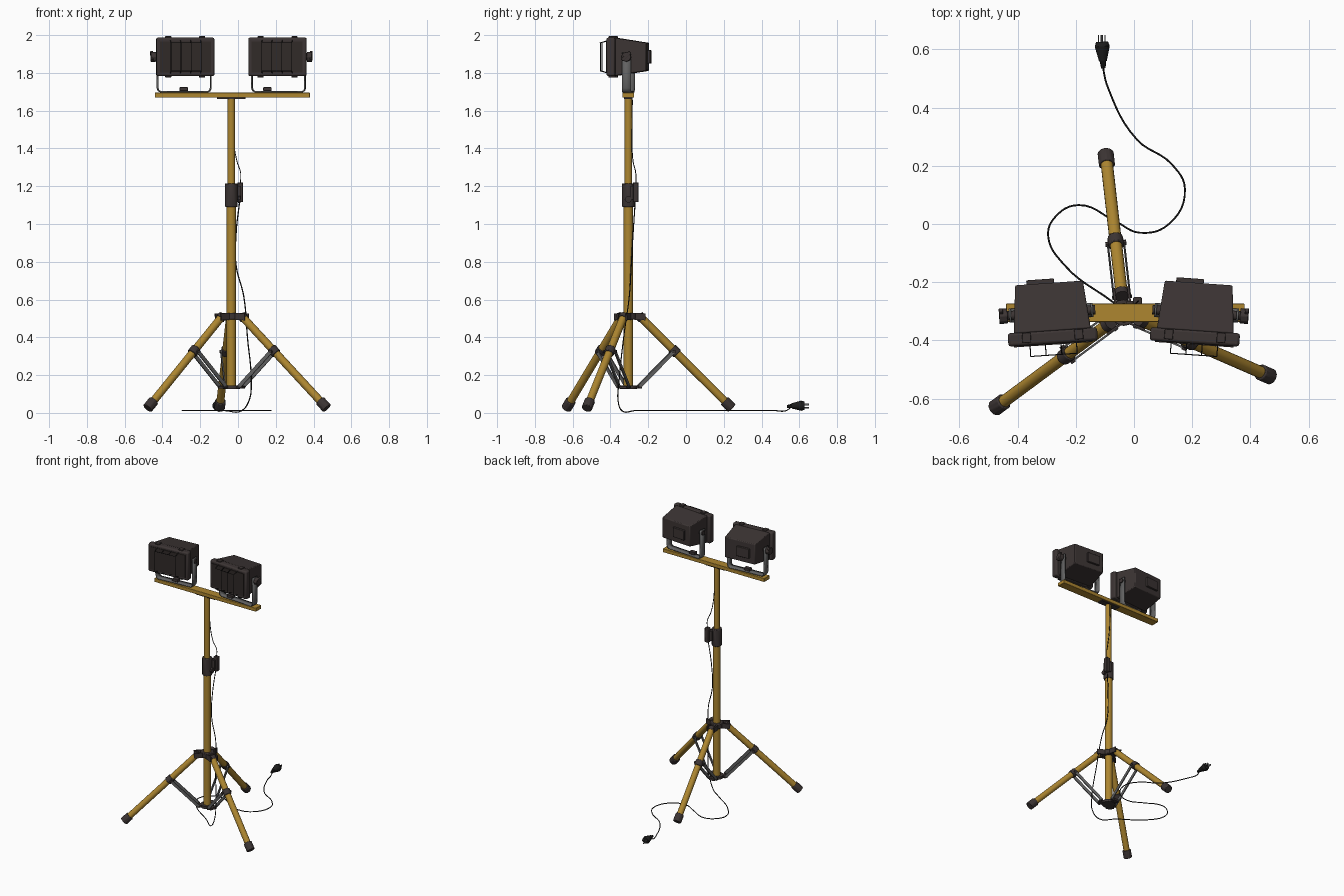
import bpy, bmesh, math
from mathutils import Vector, Matrix

cube = bpy.data.objects.get("Cube")
if cube:
    bpy.data.objects.remove(cube)


def material(name, rgb):
    m = bpy.data.materials.new(name)
    m.use_nodes = True
    m.diffuse_color = (*rgb, 1)
    m.node_tree.nodes["Principled BSDF"].inputs["Base Color"].default_value = (*rgb, 1)
    return m


YELLOW = material("ochre paint", (0.42, 0.24, 0.03))
DARK = material("dark plastic", (0.045, 0.035, 0.034))
GLASS = material("smoked glass", (0.03, 0.023, 0.021))
GREY = material("grey steel", (0.12, 0.12, 0.12))
BLACK = material("black rubber", (0.012, 0.012, 0.012))


def finish(name, bm, mat, bevel=0, matrix=None):
    bmesh.ops.recalc_face_normals(bm, faces=bm.faces)
    me = bpy.data.meshes.new(name)
    bm.to_mesh(me)
    bm.free()
    me.materials.append(mat)
    ob = bpy.data.objects.new(name, me)
    bpy.context.collection.objects.link(ob)
    if matrix:
        ob.matrix_world = matrix
    if bevel:
        mod = ob.modifiers.new("soft edges", "BEVEL")
        mod.width, mod.segments = bevel, 2
    bpy.ops.object.select_all(action="DESELECT")
    ob.select_set(True)
    bpy.context.view_layer.objects.active = ob
    bpy.ops.object.shade_smooth_by_angle(angle=math.radians(35))
    return ob


def box(name, centre, size, mat, bevel=0, matrix=None, back=None):
    """Box; back=(sx, sz) scales its +y end into a taper."""
    bm = bmesh.new()
    bmesh.ops.create_cube(bm, size=1)
    for v in bm.verts:
        k = back if back and v.co.y > 0 else (1, 1)
        v.co = Vector(centre) + Vector((v.co.x * size[0] * k[0], v.co.y * size[1], v.co.z * size[2] * k[1]))
    return finish(name, bm, mat, bevel, matrix)


def along(a, b):
    """Frame at the middle of a-b with z along it and x level."""
    a, b = Vector(a), Vector(b)
    z = (b - a).normalized()
    x = z.cross(Vector((0, 0, 1)))
    x = x.normalized() if x.length > 1e-4 else Vector((1, 0, 0))
    y = z.cross(x)
    return Matrix.Translation((a + b) / 2) @ Matrix((x, y, z)).transposed().to_4x4(), (b - a).length


def rod(name, a, b, r, mat, r2=None, sides=16, bevel=0, matrix=None):
    frame, length = along(a, b)
    bm = bmesh.new()
    bmesh.ops.create_cone(bm, cap_ends=True, segments=sides, radius1=r,
                          radius2=r if r2 is None else r2, depth=length)
    return finish(name, bm, mat, bevel, (matrix or Matrix()) @ frame)


def beam(name, a, b, w, h, mat):
    frame, length = along(a, b)
    return box(name, (0, 0, 0), (w, h, length), mat, matrix=frame)


def wire(name, pts, r, mat, smooth=True, matrix=None):
    cu = bpy.data.curves.new(name, "CURVE")
    cu.dimensions = "3D"
    cu.bevel_depth, cu.bevel_resolution, cu.resolution_u = r, 1, 6
    cu.use_fill_caps = True
    sp = cu.splines.new("BEZIER" if smooth else "POLY")
    points = sp.bezier_points if smooth else sp.points
    points.add(len(pts) - 1)
    for p, co in zip(points, pts):
        if smooth:
            p.co = co
            p.handle_left_type = p.handle_right_type = "AUTO"
        else:
            p.co = (*co, 1)
    cu.materials.append(mat)
    ob = bpy.data.objects.new(name, cu)
    bpy.context.collection.objects.link(ob)
    if matrix:
        ob.matrix_world = matrix


PX, PY = -0.035, -0.305


def polar(angle, r, z, side=0):
    c, s = math.cos(angle), math.sin(angle)
    return Vector((PX + r * c - side * s, PY + r * s + side * c, z))


# Mast
rod("lower_mast", polar(0, 0, 0.13), polar(0, 0, 1.12), 0.025, YELLOW)
rod("upper_mast", polar(0, 0, 1.1), polar(0, 0, 1.68), 0.02, YELLOW)
rod("mast_clamp", polar(0, 0, 1.09), polar(0, 0, 1.215), 0.034, DARK, sides=12, bevel=0.004)
box("clamp_switch_box", (0.012, -0.266, 1.168), (0.03, 0.03, 0.105), DARK, 0.004)
box("clamp_bridge", (-0.005, -0.28, 1.165), (0.04, 0.03, 0.07), DARK)
rod("clamp_knob", (0.0, -0.305, 1.13), (0.012, -0.305, 1.13), 0.018, DARK, sides=8)

# Crossbar
box("crossbar", (-0.03, PY, 1.682), (0.82, 0.062, 0.026), YELLOW, 0.002)
box("crossbar_plate", (PX, PY, 1.666), (0.15, 0.045, 0.008), DARK)

# Tripod
rod("leg_hub", polar(0, 0, 0.495), polar(0, 0, 0.53), 0.045, DARK, bevel=0.004)
rod("brace_hub", polar(0, 0, 0.126), polar(0, 0, 0.145), 0.045, DARK)
for i, deg in enumerate((96.5, 216.5, 336.5)):
    t = math.radians(deg)
    top, foot = polar(t, 0.06, 0.512), polar(t, 0.54, 0.036)
    d = (foot - top).normalized()
    rod(f"leg_{i}", top, foot, 0.021, YELLOW)
    rod(f"leg_foot_{i}", foot - d * 0.04, foot + d * 0.016, 0.029, DARK, sides=10, bevel=0.004)
    rod(f"leg_socket_{i}", top - d * 0.005, top + d * 0.02, 0.025, DARK, sides=12)
    mid = top + d * 0.262
    rod(f"leg_collar_{i}", mid - d * 0.02, mid + d * 0.02, 0.027, DARK, sides=12, bevel=0.003)
    rod(f"collar_pin_{i}", polar(t, 0.24, 0.325, -0.036), polar(t, 0.24, 0.325, 0.036), 0.009, DARK, sides=8)
    rod(f"hub_pin_{i}", polar(t, 0.055, 0.138, -0.034), polar(t, 0.055, 0.138, 0.034), 0.007, DARK, sides=8)
    beam(f"brace_lug_{i}", polar(t, 0.02, 0.136), polar(t, 0.07, 0.136), 0.04, 0.015, DARK)
    for s in (-1, 1):
        beam(f"hub_cheek_{i}_{s}", polar(t, 0.02, 0.512, s * 0.025),
             polar(t, 0.088, 0.508, s * 0.025), 0.008, 0.036, DARK)
        beam(f"brace_{i}_{s}", polar(t, 0.055, 0.138, s * 0.028),
             polar(t, 0.24, 0.325, s * 0.028), 0.007, 0.02, GREY)


# Floodlights
def floodlight(tag, x, yaw, outer):
    m = Matrix.Translation((x, PY, 1.885)) @ Matrix.Rotation(math.radians(yaw), 4, "Z")
    n = tag + "_lamp_"
    box(n + "housing", (0, 0.02, 0), (0.265, 0.165, 0.2), DARK, 0.005, m, (0.88, 0.74))
    box(n + "rim", (0, -0.083, 0), (0.308, 0.046, 0.204), DARK, 0.009, m)
    box(n + "glass", (0, -0.107, 0), (0.27, 0.006, 0.165), GLASS, matrix=m)
    box(n + "rear_cover", (-0.03, 0.107, 0), (0.095, 0.02, 0.07), DARK, 0.003, m)
    # Rim latches
    for sx in (-0.09, 0.09):
        for sz in (-1, 1):
            box(n + "latch", (sx, -0.08, sz * 0.103), (0.03, 0.035, 0.012), DARK, 0.002, m)
    # Wire guard
    for gx in (-0.08, -0.027, 0.027, 0.08):
        wire(n + "guard_bar", [(gx, -0.1, 0.088), (gx, -0.145, 0.075), (gx, -0.145, -0.075),
                               (gx, -0.1, -0.088)], 0.0018, BLACK, False, m)
    for gz in (-0.075, 0.075):
        wire(n + "guard_rail", [(-0.08, -0.145, gz), (0.08, -0.145, gz)], 0.0018, BLACK, False, m)
    # U-shaped bracket
    half = [(0.141, 0.022), (0.141, -0.165), (0.136, -0.179), (0.124, -0.185)]
    path = half + [(-px, pz) for px, pz in reversed(half)]
    bm = bmesh.new()
    rows = [[bm.verts.new((px, w, pz)) for w in (-0.024, 0.024)] for px, pz in path]
    for a, b in zip(rows, rows[1:]):
        bm.faces.new((a[0], b[0], b[1], a[1]))
    ob = finish(n + "bracket", bm, GREY, matrix=m)
    mod = ob.modifiers.new("strap", "SOLIDIFY")
    mod.thickness, mod.offset = 0.007, 0
    # Pivots and the outer tightening knob
    for s in (-1, 1):
        rod(n + "pivot", (s * 0.115, 0, 0), (s * 0.152, 0, 0), 0.016, DARK, sides=12, matrix=m)
    rod(n + "knob", (outer * 0.15, 0, 0), (outer * 0.178, 0, 0), 0.027, DARK, sides=8, bevel=0.003, matrix=m)
    box(n + "knob_lever", (0, 0, 0), (0.014, 0.06, 0.018), DARK, 0.002,
        m @ Matrix.Translation((outer * 0.172, 0, 0.004)) @ Matrix.Rotation(math.radians(45), 4, "X"))


floodlight("right", -0.285, 4, -1)
floodlight("left", 0.215, -4, 1)
for bx in (-0.287, 0.156):
    box("bracket_bolt", (bx, PY, 1.714), (0.045, 0.03, 0.02), DARK, 0.003)

# Power cord, from the plug across the floor and up the mast
floor = [(-0.105, 0.53), (-0.09, 0.47), (0.01, 0.29), (0.13, 0.205), (0.175, 0.12), (0.12, 0.0),
         (0.02, -0.03), (-0.065, 0.01), (-0.19, 0.065), (-0.27, 0.025), (-0.295, -0.04),
         (-0.24, -0.14), (-0.07, -0.27), (0.02, -0.34)]
rise = [(0.06, -0.36, 0.07), (0.07, -0.355, 0.16), (0.05, -0.33, 0.4), (0.03, -0.3, 0.62),
        (-0.01, -0.29, 0.78), (-0.01, -0.28, 0.95), (0.01, -0.268, 1.13)]
wire("power_cord", [(-0.107, 0.56, 0.035)] + [(x, y, 0.012) for x, y in floor] + rise, 0.0032, BLACK)
wire("lamp_cord", [(0.012, -0.266, 1.21), (0.014, -0.266, 1.27), (-0.005, -0.28, 1.33),
                   (-0.025, -0.286, 1.45), (-0.03, -0.284, 1.66)], 0.0025, BLACK)

# Plug
rod("plug_sleeve", (-0.105, 0.535, 0.034), (-0.108, 0.57, 0.037), 0.008, BLACK, 0.013, 10)
rod("plug_body", (-0.107, 0.56, 0.037), (-0.109, 0.61, 0.038), 0.014, BLACK, 0.027, 10)
rod("plug_face", (-0.109, 0.61, 0.038), (-0.11, 0.626, 0.038), 0.027, BLACK, 0.022, 10)
for px in (-0.122, -0.1):
    box("plug_blade", (px, 0.637, 0.044), (0.004, 0.026, 0.012), GREY)
rod("plug_ground_pin", (-0.111, 0.62, 0.026), (-0.111, 0.65, 0.026), 0.004, GREY, sides=8)
